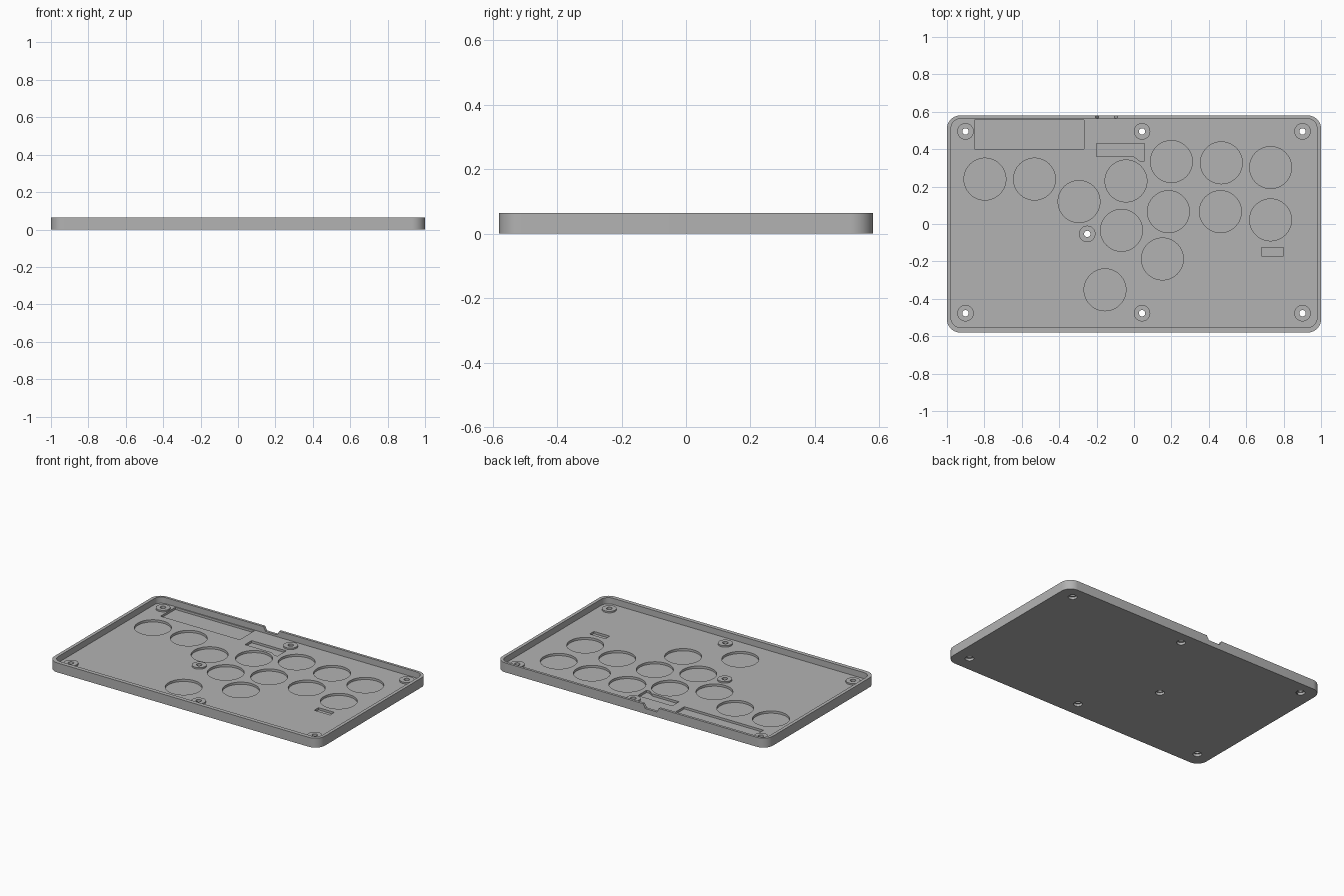
import bpy
import bmesh
import math

WIDTH, DEPTH, HEIGHT = 2.0, 1.16, 0.063
FLOOR, POCKET, BOSS_TOP = 0.022, 0.007, 0.032
OVER = 0.2

if "Cube" in bpy.data.objects:
    bpy.data.objects.remove(bpy.data.objects["Cube"], do_unlink=True)

grey = bpy.data.materials.new("grey_plastic")
grey.use_nodes = True
grey.diffuse_color = (0.45, 0.45, 0.45, 1)
grey.node_tree.nodes["Principled BSDF"].inputs["Base Color"].default_value = (0.45, 0.45, 0.45, 1)


def prism(name, outline, z0, z1):
    """Extrude an (x, y) outline from z0 to z1."""
    bm = bmesh.new()
    face = bm.faces.new([bm.verts.new((x, y, z0)) for x, y in outline])
    top = bmesh.ops.extrude_face_region(bm, geom=[face])["geom"]
    bmesh.ops.translate(bm, vec=(0, 0, z1 - z0),
                        verts=[v for v in top if isinstance(v, bmesh.types.BMVert)])
    bmesh.ops.recalc_face_normals(bm, faces=bm.faces)
    mesh = bpy.data.meshes.new(name)
    bm.to_mesh(mesh)
    bm.free()
    mesh.materials.append(grey)
    obj = bpy.data.objects.new(name, mesh)
    bpy.context.collection.objects.link(obj)
    return obj


def circle(x, y, r, n=64):
    return [(x + r * math.cos(math.tau * i / n), y + r * math.sin(math.tau * i / n))
            for i in range(n)]


def rect(x0, x1, y0, y1):
    return [(x0, y0), (x1, y0), (x1, y1), (x0, y1)]


def rounded_rect(x0, x1, y0, y1, r, steps=12):
    corners = [(x1 - r, y1 - r), (x0 + r, y1 - r), (x0 + r, y0 + r), (x1 - r, y0 + r)]
    pts = []
    for q, (cx, cy) in enumerate(corners):
        for i in range(steps + 1):
            a = math.pi / 2 * (q + i / steps)
            pts.append((cx + r * math.cos(a), cy + r * math.sin(a)))
    return pts


def combine(target, other, operation):
    """Apply a boolean and discard the second object."""
    mod = target.modifiers.new(operation.lower(), "BOOLEAN")
    mod.operation, mod.object, mod.solver = operation, other, "EXACT"
    bpy.context.view_layer.objects.active = target
    bpy.ops.object.modifier_apply(modifier=mod.name)
    bpy.data.objects.remove(other, do_unlink=True)


# Shell with rounded corners, hollowed from above
hx, hy = WIDTH / 2, DEPTH / 2
case = prism("case_shell", rounded_rect(-hx, hx, -hy, hy, 0.07), 0, HEIGHT)
combine(case, prism("hollow", rounded_rect(-hx + 0.022, hx - 0.022, -hy + 0.027, hy - 0.017, 0.05),
                    FLOOR, OVER), "DIFFERENCE")

# Round button pockets
buttons = [(-0.797, 0.24), (-0.532, 0.24), (-0.294, 0.12), (-0.043, 0.23), (0.2, 0.334),
           (0.467, 0.327), (0.73, 0.302), (0.184, 0.066), (0.462, 0.066), (0.73, 0.022),
           (-0.067, -0.034), (0.152, -0.187), (-0.155, -0.352)]
for x, y in buttons:
    combine(case, prism("button_pocket", circle(x, y, 0.112), POCKET, OVER), "DIFFERENCE")

# Component pockets
connector = [(-0.2, 0.36), (0, 0.36), (0.03, 0.338), (0.055, 0.338), (0.055, 0.43), (-0.2, 0.43)]
for outline in (rect(-0.853, -0.267, 0.4, 0.556), connector, rect(0.683, 0.8, -0.17, -0.125)):
    combine(case, prism("component_pocket", outline, POCKET, OVER), "DIFFERENCE")

# Screw bosses with through holes, widened underneath
screws = [(x, y) for x in (-0.901, 0.043, 0.901) for y in (-0.477, 0.495)] + [(-0.25, -0.053)]
for x, y in screws:
    combine(case, prism("boss", circle(x, y, 0.044, 40), FLOOR - 0.01, BOSS_TOP), "UNION")
    combine(case, prism("screw_hole", circle(x, y, 0.017, 32), -OVER, OVER), "DIFFERENCE")
    combine(case, prism("head_recess", circle(x, y, 0.027, 32), -OVER, 0.016), "DIFFERENCE")

# Cable notch in the back wall, with sloped ends
notch = prism("cable_notch", [(-0.19, 0.035), (-0.105, 0.035), (-0.085, 0.07), (-0.21, 0.07)],
              -0.05, 0.05)
notch.rotation_euler.x = math.pi / 2
notch.location.y = hy
bpy.context.view_layer.update()
combine(case, notch, "DIFFERENCE")

# Smooth curved walls, keep edges crisp
bpy.ops.object.select_all(action="DESELECT")
case.select_set(True)
bpy.context.view_layer.objects.active = case
bpy.ops.object.shade_smooth_by_angle(angle=math.radians(30))
